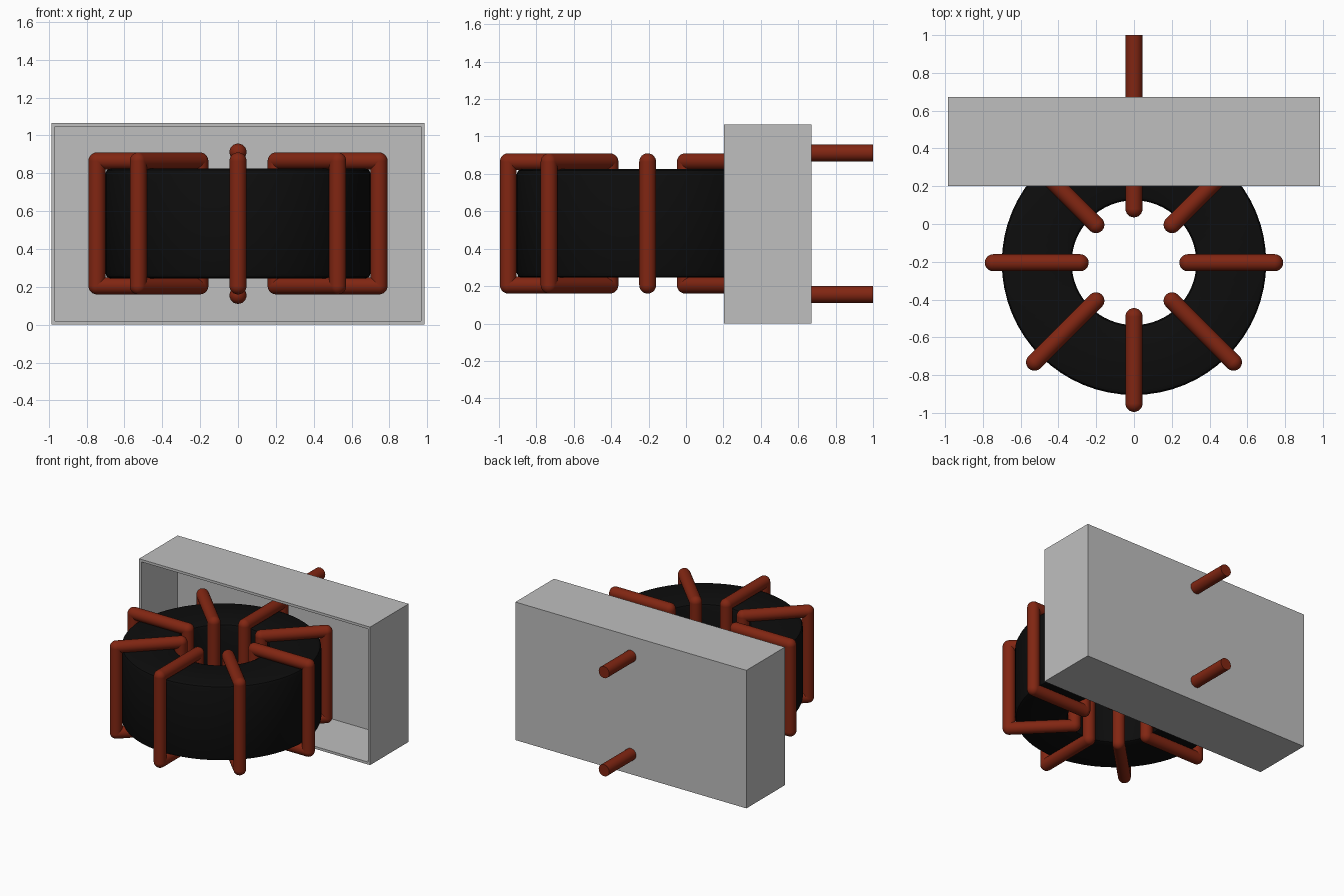
import bpy, bmesh, math
from mathutils import Vector, Matrix

cube = bpy.data.objects.get("Cube")
if cube:
    bpy.data.objects.remove(cube, do_unlink=True)


def material(name, rgb, rough=0.6):
    m = bpy.data.materials.new(name)
    m.use_nodes = True
    m.diffuse_color = (*rgb, 1)
    bsdf = m.node_tree.nodes["Principled BSDF"]
    bsdf.inputs["Base Color"].default_value = (*rgb, 1)
    bsdf.inputs["Roughness"].default_value = rough
    return m


GREY = material("case grey", (0.52, 0.52, 0.52))
BLACK = material("ferrite black", (0.004, 0.004, 0.004))
COPPER = material("copper red", (0.22, 0.019, 0.006))

CENTRE = Vector((0, -0.205, 0.535))   # middle of the ring core
WIRE = 0.045                          # wire radius


def finish(bm, name, mat, smooth=True):
    bmesh.ops.recalc_face_normals(bm, faces=bm.faces)
    mesh = bpy.data.meshes.new(name)
    bm.to_mesh(mesh)
    bm.free()
    mesh.materials.append(mat)
    ob = bpy.data.objects.new(name, mesh)
    bpy.context.collection.objects.link(ob)
    if smooth:
        bpy.ops.object.select_all(action='DESELECT')
        ob.select_set(True)
        bpy.context.view_layer.objects.active = ob
        bpy.ops.object.shade_smooth_by_angle(angle=math.radians(35))
    return ob


def rod(bm, a, b):
    """Round bar from a to b."""
    a, b = Vector(a), Vector(b)
    d = b - a
    mat = Matrix.Translation((a + b) / 2) @ d.to_track_quat('Z', 'Y').to_matrix().to_4x4()
    bmesh.ops.create_cone(bm, cap_ends=True, segments=24, radius1=WIRE,
                          radius2=WIRE, depth=d.length, matrix=mat)


# Ring core: bevelled rectangular section spun around z
def ring_core():
    ri, ro, h, c = 0.33, 0.70, 0.29, 0.025
    k = c * 0.3
    corners = [(ri, -h, 1, 1), (ro, -h, -1, 1), (ro, h, -1, -1), (ri, h, 1, -1)]
    profile = []
    for i, (r, z, sr, sz) in enumerate(corners):
        pts = [(r, z + sz * c), (r + sr * k, z + sz * k), (r + sr * c, z)]
        profile += pts if i % 2 == 0 else pts[::-1]
    bm = bmesh.new()
    verts = [bm.verts.new((r, 0, z)) for r, z in profile]
    edges = [bm.edges.new((verts[i - 1], verts[i])) for i in range(len(verts))]
    bmesh.ops.spin(bm, geom=verts + edges, cent=(0, 0, 0), axis=(0, 0, 1),
                   angle=math.tau, steps=64, use_merge=True)
    bmesh.ops.remove_doubles(bm, verts=bm.verts, dist=1e-4)
    finish(bm, "ring_core", BLACK).location = CENTRE


ring_core()

# Eight wire turns, each a rectangle of rods with ball corners
for n in range(8):
    bm = bmesh.new()
    pts = [Vector(p) for p in ((0.285, 0, -0.33), (0.745, 0, -0.33),
                               (0.745, 0, 0.33), (0.285, 0, 0.33))]
    for i, p in enumerate(pts):
        rod(bm, pts[i - 1], p)
        bmesh.ops.create_uvsphere(bm, u_segments=24, v_segments=12, radius=WIRE,
                                  matrix=Matrix.Translation(p))
    turn = finish(bm, f"wire_turn_{n + 1}", COPPER)
    turn.location = CENTRE
    turn.rotation_euler.z = n * math.pi / 4

# Two leads leaving through the back of the case
for name, z in (("upper_lead", 0.912), ("lower_lead", 0.155)):
    bm = bmesh.new()
    rod(bm, (0, 0.54, z), (0, 1.0, z))
    bmesh.ops.create_uvsphere(bm, u_segments=24, v_segments=12, radius=WIRE,
                              matrix=Matrix.Translation((0, 0.54, z)))
    finish(bm, name, COPPER)

# Case: a box whose front is inset and pushed in to leave thin walls
bm = bmesh.new()
bmesh.ops.create_cube(bm, size=1, matrix=Matrix.Translation((0, 0.437, 0.5325))
                      @ Matrix.Diagonal((1.972, 0.47, 1.065, 1)))
front = min(bm.faces, key=lambda f: f.calc_center_median().y)
bmesh.ops.inset_region(bm, faces=[front], thickness=0.027)
res = bmesh.ops.extrude_face_region(bm, geom=[front])
moved = [v for v in res["geom"] if isinstance(v, bmesh.types.BMVert)]
bmesh.ops.translate(bm, verts=moved, vec=(0, 0.44, 0))
if front.is_valid:
    bmesh.ops.delete(bm, geom=[front], context='FACES_ONLY')
finish(bm, "open_case", GREY, smooth=False)
